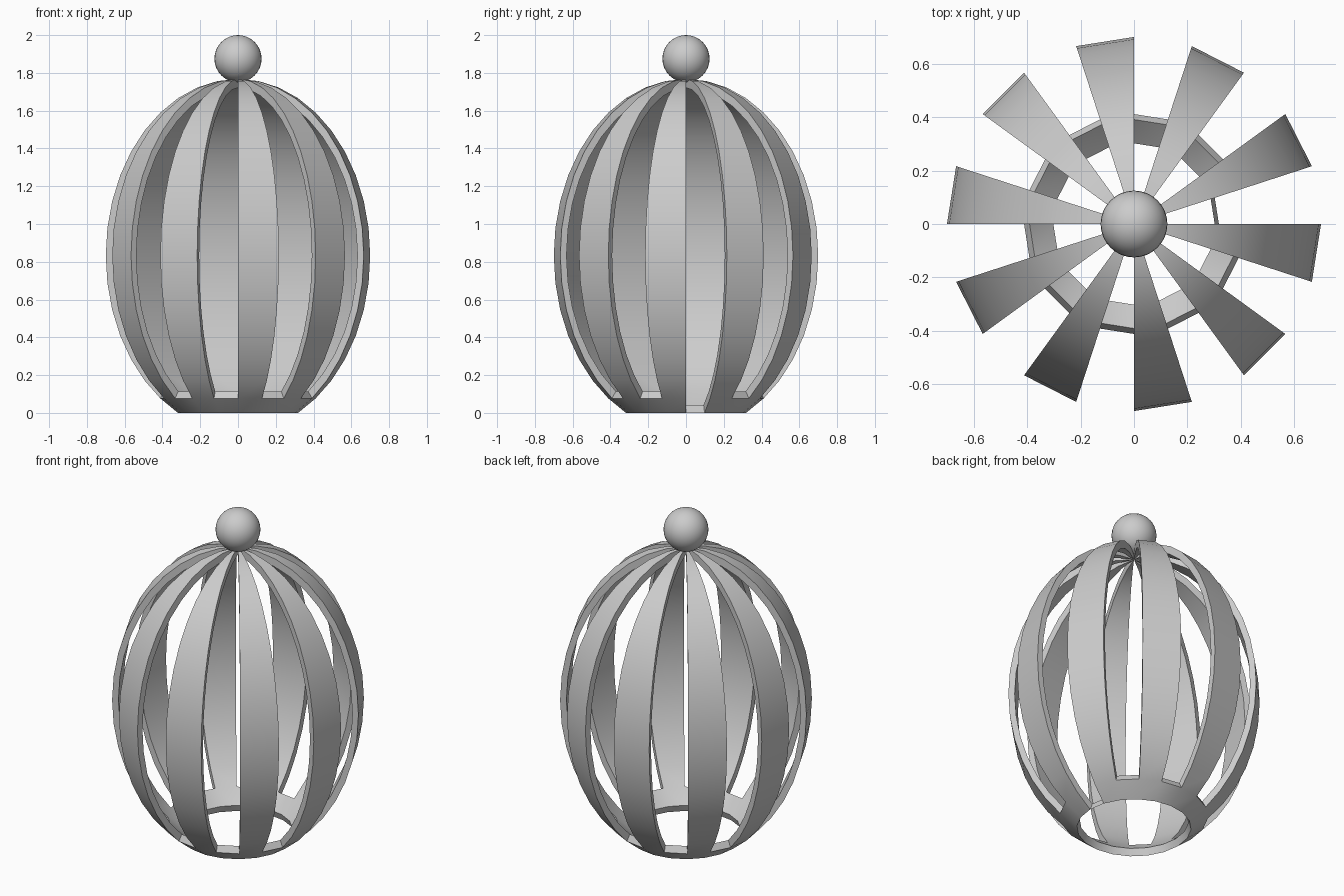
import bpy
import bmesh
from math import radians, sin, cos
from mathutils import Vector

if "Cube" in bpy.data.objects:
    bpy.data.objects.remove(bpy.data.objects["Cube"])

RX, RZ = 0.70, 0.935            # egg half-width and half-height
STEP_U, STEP_V = 18, 9          # degrees per sector / per ring
LOW, TOP = -7, 10               # bottom ring and pole
CZ = -RZ * sin(radians(LOW * STEP_V))
INNER = 0.95                    # inner shell scale


def point(s, k, inner):
    a, b = radians(s * STEP_U), radians(k * STEP_V)
    m = INNER if inner else 1.0
    r = 0.0 if k == TOP else RX * cos(b) * m
    return Vector((r * cos(a), r * sin(a), CZ + RZ * sin(b) * m))


def smooth(obj):
    bpy.ops.object.select_all(action='DESELECT')
    obj.select_set(True)
    bpy.context.view_layer.objects.active = obj
    bpy.ops.object.shade_smooth_by_angle(angle=radians(30))


def mesh_object(name, bm):
    me = bpy.data.meshes.new(name)
    bm.to_mesh(me)
    bm.free()
    obj = bpy.data.objects.new(name, me)
    bpy.context.collection.objects.link(obj)
    return obj


# Occupied cells: every second sector is a rib, bottom row is the base ring
cells = {(s, k) for s in range(1, 20, 2) for k in range(LOW, TOP)}
cells |= {(s, LOW) for s in range(2, 20, 2)}   # one opening at sector 0

bm = bmesh.new()
cache = {}


def vert(s, k, inner):
    key = (0 if k == TOP else s % 20, k, inner)
    if key not in cache:
        cache[key] = bm.verts.new(point(*key))
    return cache[key]


def add_face(keys, centre):
    vs = list(dict.fromkeys(vert(*key) for key in keys))
    if len(vs) < 3:
        return
    f = bm.faces.new(vs)
    f.normal_update()
    if f.normal.dot(f.calc_center_median() - centre) < 0:
        f.normal_flip()


for s, k in sorted(cells):
    ring = [(s, k), (s + 1, k), (s + 1, k + 1), (s, k + 1)]
    centre = sum((point(*c, i) for c in ring for i in (0, 1)), Vector()) / 8
    for i in (0, 1):
        add_face([(*c, i) for c in ring], centre)
    near = [(s, k - 1), ((s + 1) % 20, k), (s, k + 1), ((s - 1) % 20, k)]
    for n, other in enumerate(near):
        if other not in cells:
            a, b = ring[n], ring[(n + 1) % 4]
            add_face([(*a, 0), (*b, 0), (*b, 1), (*a, 1)], centre)
smooth(mesh_object("ribbed_cage", bm))

# Thin sill across the opening in the base ring
bm = bmesh.new()
bm.faces.new([bm.verts.new(point(s, LOW, i))
              for s, i in ((0, 0), (1, 0), (1, 1), (0, 1))])
mesh_object("opening_sill", bm)

# Ball on top
bpy.ops.mesh.primitive_uv_sphere_add(segments=32, ring_count=16, radius=0.125,
                                     location=(0, 0, 1.875))
ball = bpy.context.object
ball.name = "top_ball"
smooth(ball)
